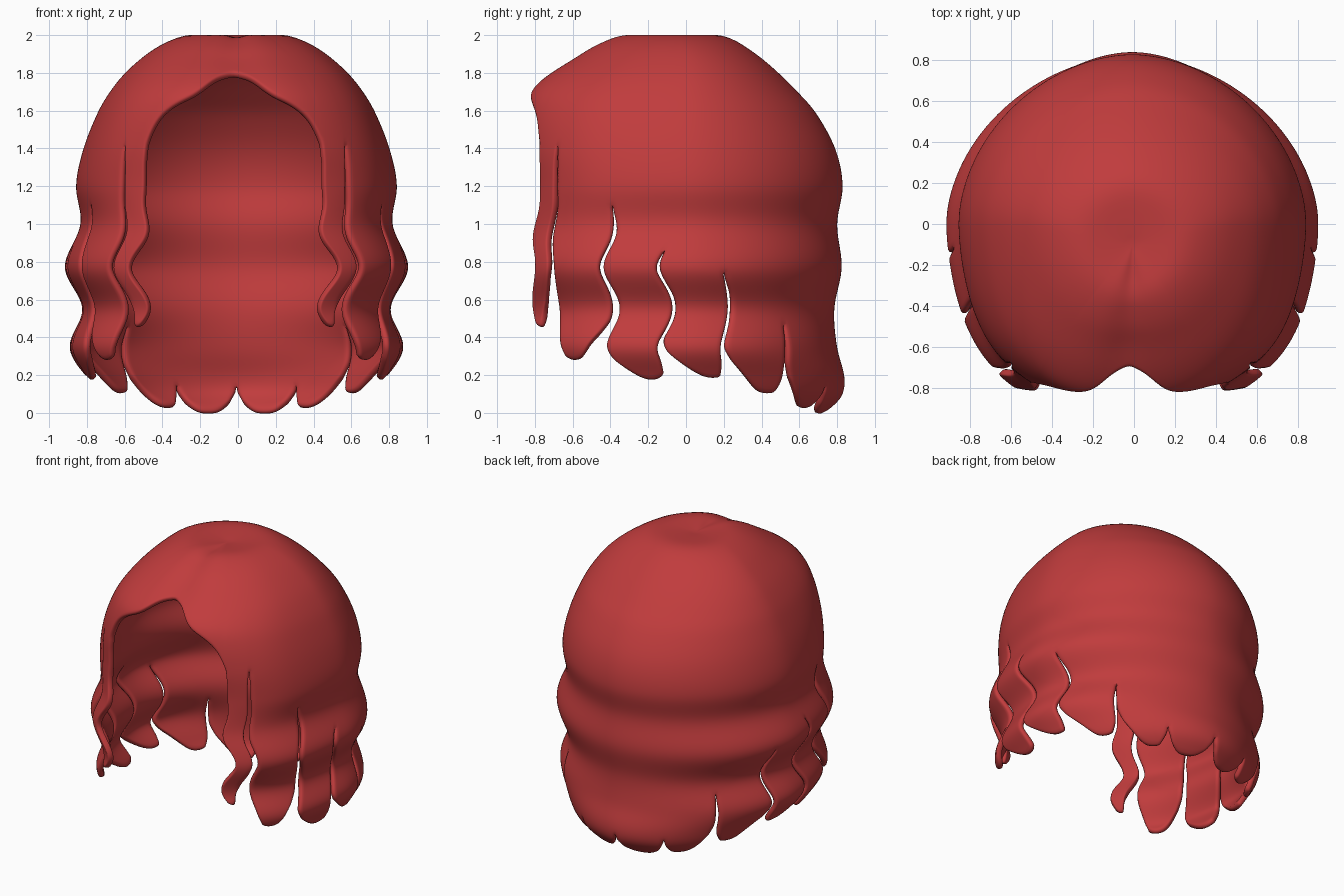
import bpy, bmesh, math

if "Cube" in bpy.data.objects:
    bpy.data.objects.remove(bpy.data.objects["Cube"])

# Profile rows: key (height, running past 2.0 over the crown), z, back, side, front radius
PROFILE = [
    (2.2, 1.985, 0, 0, 0), (2.1, 1.997, .12, .14, .15), (2.0, 2.0, .24, .28, .32),
    (1.95, 1.955, .31, .39, .46), (1.9, 1.905, .37, .47, .565), (1.8, 1.8, .49, .59, .74),
    (1.7, 1.7, .59, .67, .85), (1.6, 1.6, .68, .73, .88), (1.4, 1.4, .79, .81, .89),
    (1.2, 1.2, .83, .85, .875), (1.0, 1.0, .80, .825, .905), (.77, .77, .825, .91, .93),
    (.55, .55, .785, .815, .865), (.35, .35, .80, .885, .88), (.2, .2, .84, .80, .82),
    (.1, .1, .825, .74, .76), (0, 0, .73, .66, .7)]
# Gaps between locks: angle from the back, height where the split starts
GAPS = [(0, .12), (24, .15), (49, .45), (75, .72), (97, .87), (117, 1.08), (139.5, 1.42), (149, 1.42)]
# Lock ends: tip height, tip position across the lock, rise of the rounded end
TIPS = [(0, 0, .06), (.03, -.6, .06), (.11, -.6, .06), (.19, -.6, .05),
        (.18, -.3, .06), (.28, .4, .07), (.46, .5, .05)]
# Face opening: angle, height of the hairline
ARCH = [(149, 1.42), (151, 1.5), (154, 1.57), (159, 1.63), (166.5, 1.695), (173, 1.78), (180, 1.815)]


def smooth(x):
    x = max(0.0, min(1.0, x))
    return x * x * (3 - 2 * x)


def hermite(rows, t, col):
    """Smooth interpolation of a table column by its first column."""
    rows = sorted(rows)
    t = max(rows[0][0], min(rows[-1][0], t))
    i = next(k for k in range(len(rows) - 1) if t <= rows[k + 1][0])

    def slope(k):
        a, b = rows[max(k - 1, 0)], rows[min(k + 1, len(rows) - 1)]
        return (b[col] - a[col]) / (b[0] - a[0])
    h = rows[i + 1][0] - rows[i][0]
    u = (t - rows[i][0]) / h
    return ((2 * u**3 - 3 * u**2 + 1) * rows[i][col] + (u**3 - 2 * u**2 + u) * h * slope(i)
            + (3 * u**2 - 2 * u**3) * rows[i + 1][col] + (u**3 - u**2) * h * slope(i + 1))


def point(phi, t, side):
    """Point on the hair surface at an angle and a height key."""
    z, back, width, front = (hermite(PROFILE, t, c) for c in (1, 2, 3, 4))
    # face strands hang slightly forward
    front += .05 * smooth((phi - 138) / 5) * smooth((.85 - t) / .3)
    # sideways sway of the loose lengths
    amount = 2.5 * smooth((phi - 40) / 50) - 5.5 * max(0, min(1, (phi - 110) / 37))
    phi += amount * smooth((1.2 - t) / .35) * math.cos(math.tau * (t - .77) / .43)
    part = math.exp(-((phi - 180) / 11) ** 2)
    a = math.radians(phi)
    s, c = abs(math.sin(a)), math.cos(a)
    depth = back if c > 0 else front
    # cross-section: slightly pointed behind, squarer in front
    n = 1.86 + (.34 + .2 * smooth((1.9 - t) / .4)) * smooth((phi - 75) / 60)
    r = 0.0
    if width > 1e-5:
        r = ((s / width) ** n + (abs(c) / depth) ** n) ** (-1 / n)
    r *= 1 - .03 * part * smooth((2.1 - t) / .3)
    # parting groove on the crown
    z -= .016 * part * smooth((2.2 - t) / .15) * smooth((t - 1.7) / .2)
    # slight drop of the tips to offset the rounding
    z -= .015 * smooth((.5 - t) / .4)
    shift = -.008 - .016 * smooth((phi - 120) / 40) * smooth((2.1 - t) / .3)
    y = r * c - .1 * smooth((t - 1.85) / .35)
    return (side * r * math.sin(a) + shift, y, z)


TOP_ROWS = [2.2 - .78 * k / 18 for k in range(19)]
LOW_ROWS = [1.42 * (1 - k / 36) for k in range(1, 37)]


def add_sheet(bm, grid, side):
    cols = [[bm.verts.new(p) for p in col] for col in grid]
    for a, b in zip(cols, cols[1:]):
        for k in range(len(a) - 1):
            quad = [a[k], b[k], b[k + 1], a[k + 1]]
            bm.faces.new(quad if side > 0 else quad[::-1])


def lock_grid(i, side):
    """One lock, running from the crown to its rounded tip."""
    (p0, s0), (p1, s1) = GAPS[i], GAPS[i + 1]
    tip, u0, rise = TIPS[i]
    half = (p1 - p0) / 2

    def end(u):
        return tip + rise * abs(u - u0) ** (2.2 if u0 else 3)

    def edge(phi, split, e, t, sign):
        d = split - t
        if d <= 0:
            return phi
        pull = .5 * smooth(d / .12) + .2 * half * smooth((e + .08 - t) / .1)
        if i >= 5:                                   # slimmer front strands
            pull += .13 * half * smooth(d / (split - tip))
        return phi + sign * pull
    grid = []
    n = 10
    for j in range(n + 1):
        u = 2 * j / n - 1
        w = j / n
        start, stop = s0 + (s1 - s0) * w, end(u)
        stop = min(stop, start - .03)
        col = []
        for t in TOP_ROWS + LOW_ROWS:
            if t < start:
                t = start + (t - start) * (start - stop) / start
            a = edge(p0, s0, end(-1), t, 1)
            b = edge(p1, s1, end(1), t, -1)
            col.append(point(a + (b - a) * w, t, side))
        grid.append(col)
    return grid


def arch_grid(side):
    """Crown section above the face opening."""
    grid = []
    for j in range(15):
        phi = 149 + 31 * (j / 14) ** 1.3
        stop = hermite(ARCH, phi, 1)
        col = []
        for t in TOP_ROWS:
            if t < 2.0:
                t = 2.0 + (t - 2.0) * (2.0 - stop) / (2.0 - 1.42)
            col.append(point(phi, t, side))
        grid.append(col)
    return grid


# Hair shell: all locks welded above their splits
bm = bmesh.new()
for side in (1, -1):
    for i in range(len(TIPS)):
        add_sheet(bm, lock_grid(i, side), side)
    add_sheet(bm, arch_grid(side), side)
bmesh.ops.remove_doubles(bm, verts=bm.verts[:], dist=.0008)
mesh = bpy.data.meshes.new("wavy_hair")
bm.to_mesh(mesh)
bm.free()
hair = bpy.data.objects.new("wavy_hair", mesh)
bpy.context.collection.objects.link(hair)

# Red hair colour
red = bpy.data.materials.new("hair_red")
red.diffuse_color = (.53, .045, .046, 1)
red.use_nodes = True
red.node_tree.nodes["Principled BSDF"].inputs["Base Color"].default_value = red.diffuse_color
mesh.materials.append(red)

# Thickness and rounded rims
solid = hair.modifiers.new("thickness", 'SOLIDIFY')
solid.thickness = .04
solid.offset = -1
sub = hair.modifiers.new("rounding", 'SUBSURF')
sub.levels = sub.render_levels = 1
mesh.polygons.foreach_set("use_smooth", [True] * len(mesh.polygons))
mesh.update()
